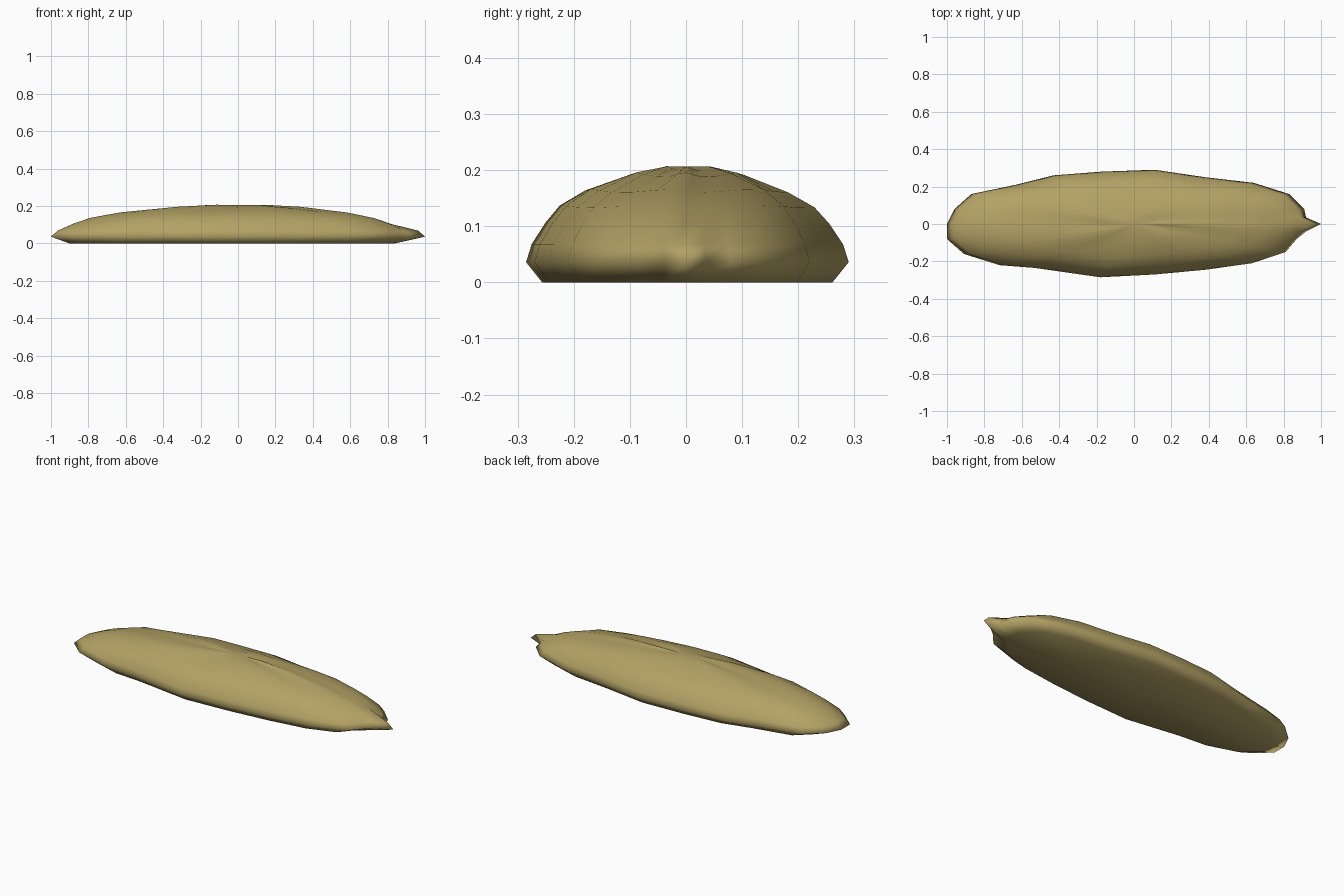
import bpy
import bmesh
import math

cube = bpy.data.objects.get("Cube")
if cube:
    bpy.data.objects.remove(cube, do_unlink=True)

# Plan outline at the widest level, counter-clockwise from the pointed tip
OUTLINE = [(1.0, 0.0), (.92, .035), (.91, .08), (.83, .16), (.64, .22), (.38, .25),
           (.11, .29), (-.17, .28), (-.43, .26), (-.63, .21), (-.87, .16),
           (-.96, .08), (-1.0, 0.0), (-1.0, -.08), (-.91, -.16), (-.72, -.22),
           (-.53, -.235), (-.18, -.285), (.11, -.27), (.38, -.245),
           (.63, -.21), (.81, -.15), (.87, -.08), (.92, -.04)]

# Rings from the ground up: scale of the outline, height, ripple depth
LEVELS = [(.9, 0, 0), (1, .036, 0), (.965, .068, 0), (.88, .105, .001),
          (.79, .135, .002), (.63, .163, .003), (.36, .192, .004), (.16, .203, .004)]


def add_ring(bm, scale, height, ripple):
    ring = []
    for i, (x, y) in enumerate(OUTLINE):
        # The tip only sticks out around the widest levels
        if scale < .95:
            x = min(x, .93)
        wave = math.sin(math.tau * 5 * i / len(OUTLINE) + 5 * scale)
        ring.append(bm.verts.new((x * scale, y * scale, height + ripple * wave)))
    return ring


bm = bmesh.new()
rings = [add_ring(bm, *level) for level in LEVELS]
n = len(OUTLINE)

# Sides
for low, high in zip(rings, rings[1:]):
    for i in range(n):
        j = (i + 1) % n
        bm.faces.new((low[i], low[j], high[j], high[i]))

# Crown and flat base
crown = bm.verts.new((0, 0, .206))
base = bm.verts.new((0, 0, 0))
for i in range(n):
    j = (i + 1) % n
    bm.faces.new((rings[-1][i], rings[-1][j], crown))
    bm.faces.new((rings[0][j], rings[0][i], base))
bmesh.ops.recalc_face_normals(bm, faces=bm.faces)
for face in bm.faces:
    face.smooth = True

mesh = bpy.data.meshes.new("mound")
bm.to_mesh(mesh)
bm.free()
mound = bpy.data.objects.new("mound", mesh)
bpy.context.collection.objects.link(mound)

# Dry khaki colour
khaki = bpy.data.materials.new("khaki")
khaki.use_nodes = True
color = (.45, .36, .13, 1)
khaki.diffuse_color = color
khaki.node_tree.nodes["Principled BSDF"].inputs["Base Color"].default_value = color
mesh.materials.append(khaki)
